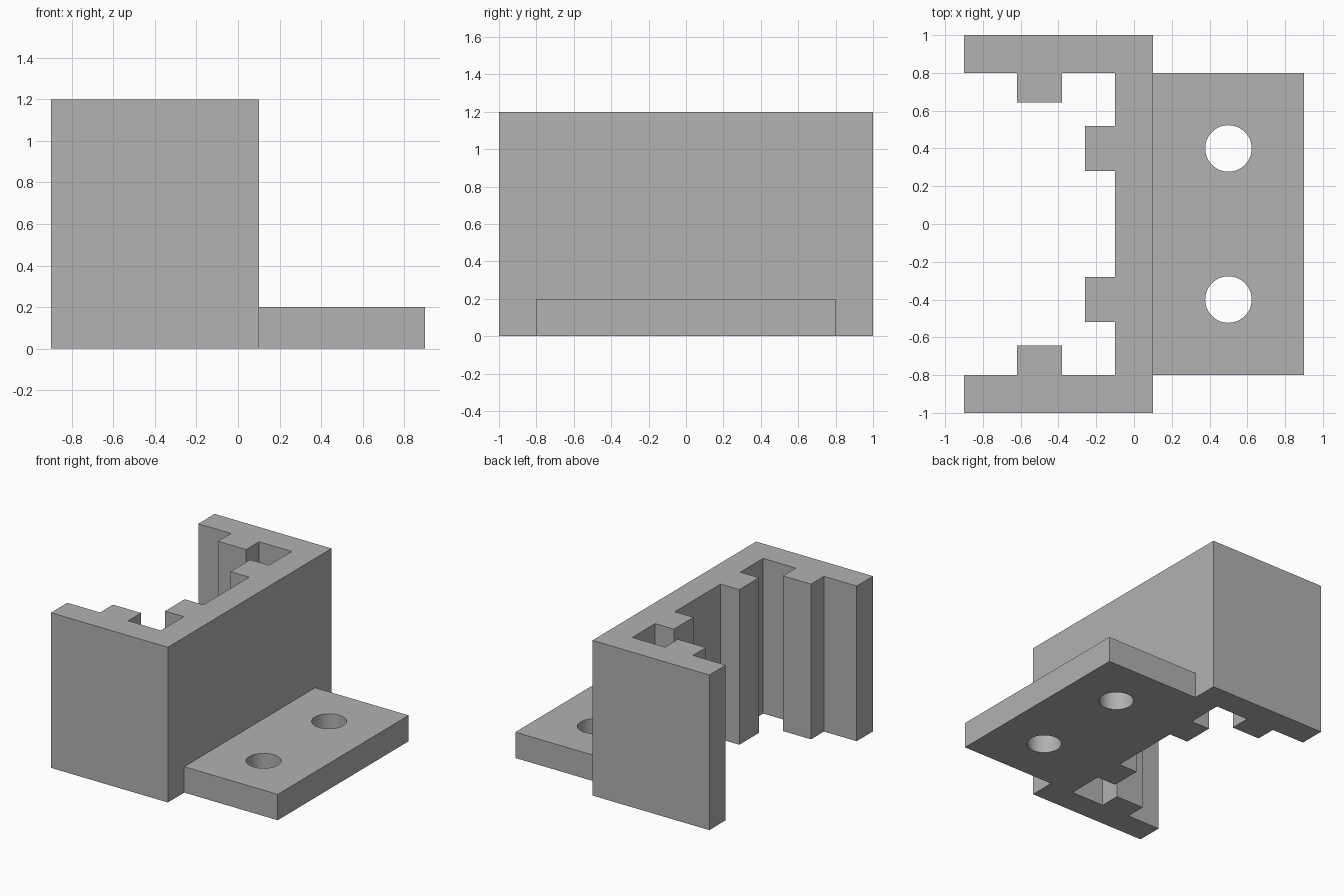
import bpy, bmesh, math

if "Cube" in bpy.data.objects:
    bpy.data.objects.remove(bpy.data.objects["Cube"])

grey = bpy.data.materials.new("plain grey")
grey.diffuse_color = (0.445, 0.445, 0.445, 1)
grey.use_nodes = True
grey.node_tree.nodes["Principled BSDF"].inputs["Base Color"].default_value = grey.diffuse_color


def extrude_profile(name, points, z0, z1):
    """Solid prism from a counter-clockwise outline in x, y."""
    bm = bmesh.new()
    face = bm.faces.new([bm.verts.new((x, y, z0)) for x, y in points])
    ext = bmesh.ops.extrude_face_region(bm, geom=[face], use_keep_orig=True)
    verts = [g for g in ext["geom"] if isinstance(g, bmesh.types.BMVert)]
    bmesh.ops.translate(bm, verts=verts, vec=(0, 0, z1 - z0))
    bmesh.ops.recalc_face_normals(bm, faces=bm.faces)
    mesh = bpy.data.meshes.new(name)
    bm.to_mesh(mesh)
    bm.free()
    mesh.materials.append(grey)
    obj = bpy.data.objects.new(name, mesh)
    bpy.context.collection.objects.link(obj)
    return obj


def combine(target, tool, operation):
    """Apply a boolean and remove the tool."""
    mod = target.modifiers.new(operation.lower(), 'BOOLEAN')
    mod.operation = operation
    mod.solver = 'EXACT'
    mod.object = tool
    bpy.context.view_layer.objects.active = target
    bpy.ops.object.modifier_apply(modifier=mod.name)
    bpy.data.objects.remove(tool)


# Upright channel: back wall, two side walls and guide ribs, mirrored in y
half = [(0.1, 1), (-0.9, 1), (-0.9, 0.8),
        (-0.62, 0.8), (-0.62, 0.642), (-0.38, 0.642), (-0.38, 0.8),
        (-0.1, 0.8),
        (-0.1, 0.52), (-0.26, 0.52), (-0.26, 0.28), (-0.1, 0.28)]
outline = half + [(x, -y) for x, y in reversed(half)]
bracket = extrude_profile("channel_bracket", outline, 0, 1.2)

# Mounting foot, joined to the back wall
foot = extrude_profile("mounting_foot",
                       [(0, -0.8), (0.9, -0.8), (0.9, 0.8), (0, 0.8)], 0, 0.2)
combine(bracket, foot, 'UNION')

# Two screw holes through the foot
for side in (-1, 1):
    circle = [(0.5 + 0.123 * math.cos(a), 0.4 * side + 0.123 * math.sin(a))
              for a in (math.tau * i / 48 for i in range(48))]
    combine(bracket, extrude_profile("hole_cutter", circle, -0.1, 0.3), 'DIFFERENCE')

# Smooth hole walls, sharp edges elsewhere
bracket.select_set(True)
bpy.context.view_layer.objects.active = bracket
bpy.ops.object.shade_smooth_by_angle(angle=math.radians(30))
